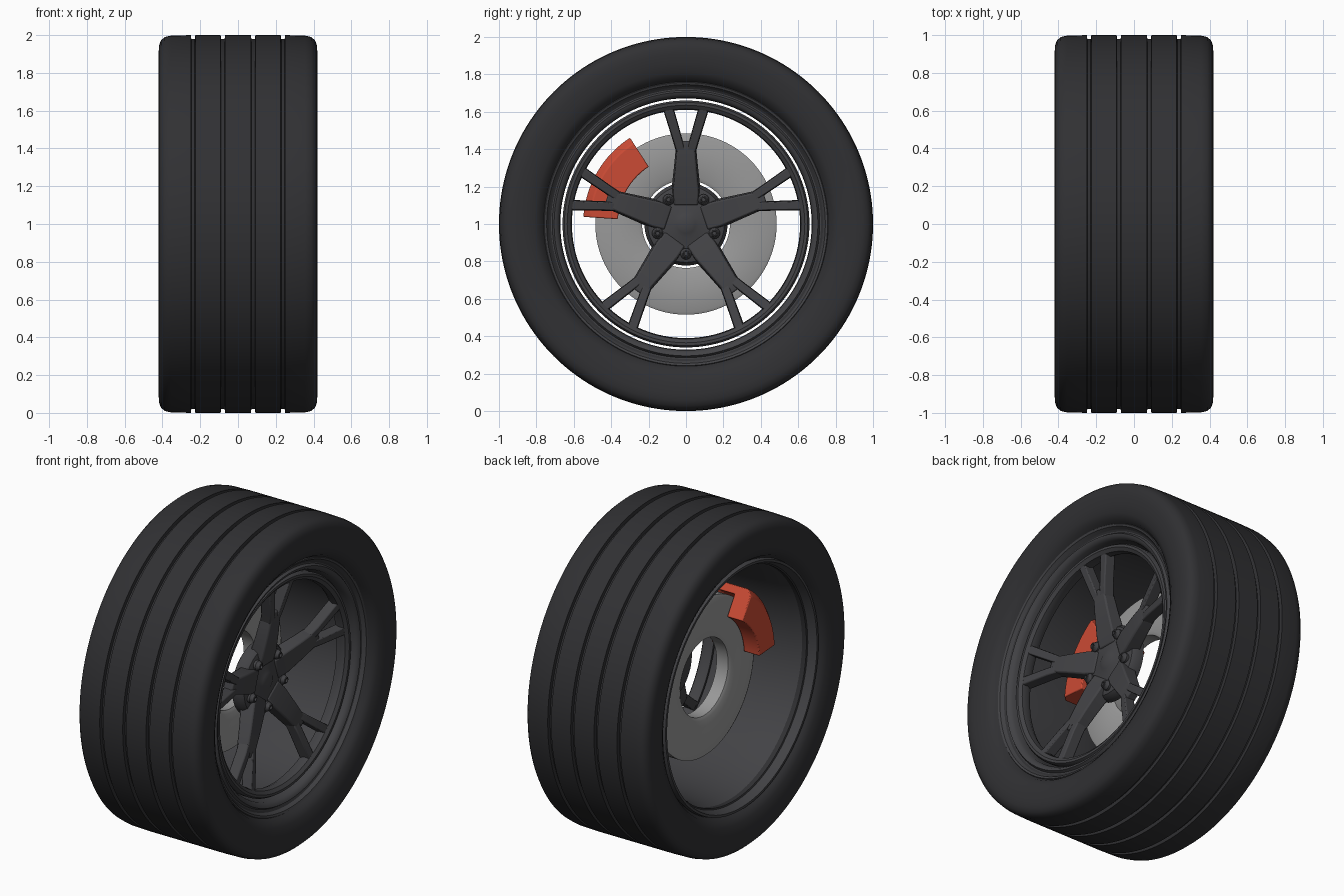
import bpy, bmesh
from math import sin, cos, radians, pi

if "Cube" in bpy.data.objects:
    bpy.data.objects.remove(bpy.data.objects["Cube"])


def material(name, rgb):
    m = bpy.data.materials.new(name)
    m.diffuse_color = (*rgb, 1)
    m.use_nodes = True
    m.node_tree.nodes["Principled BSDF"].inputs["Base Color"].default_value = m.diffuse_color
    return m


RUBBER = material("rubber", (0.03, 0.03, 0.033))
ALLOY = material("dark_alloy", (0.055, 0.055, 0.06))
STEEL = material("steel", (0.32, 0.32, 0.32))
RED = material("red_paint", (0.6, 0.07, 0.035))


def finish(name, bm, mat, bevel=0, angle=35):
    bmesh.ops.remove_doubles(bm, verts=bm.verts, dist=1e-5)
    bmesh.ops.recalc_face_normals(bm, faces=bm.faces)
    me = bpy.data.meshes.new(name)
    bm.to_mesh(me)
    bm.free()
    me.materials.append(mat)
    ob = bpy.data.objects.new(name, me)
    bpy.context.collection.objects.link(ob)
    if bevel:
        b = ob.modifiers.new("bevel", 'BEVEL')
        b.width, b.segments, b.limit_method = bevel, 2, 'ANGLE'
    bpy.ops.object.select_all(action='DESELECT')
    ob.select_set(True)
    bpy.context.view_layer.objects.active = ob
    bpy.ops.object.shade_smooth_by_angle(angle=radians(angle))
    return ob


def lathe(name, profile, mat, steps=128, arc=(0, 360), centre=(0, 1), closed=True, bevel=0, angle=35):
    """Sweep an (x, r) profile around an axis parallel to x."""
    bm = bmesh.new()
    full = arc[1] - arc[0] == 360
    rings = []
    for i in range(steps if full else steps + 1):
        t = radians(arc[0] + (arc[1] - arc[0]) * i / steps)
        rings.append([bm.verts.new((x, centre[0] + r * cos(t), centre[1] + r * sin(t))) for x, r in profile])
    n = len(profile)
    for i in range(steps):
        a, b = rings[i], rings[(i + 1) % len(rings)]
        for j in range(n if closed else n - 1):
            k = (j + 1) % n
            bm.faces.new((a[j], a[k], b[k], b[j]))
    if not full:
        bm.faces.new(rings[0])
        bm.faces.new(rings[-1])
    return finish(name, bm, mat, bevel, angle)


def loft(name, sections, turn, mat, bevel):
    """Bar through sections (radius, side offset, half width, x back, x front), turned about the axle."""
    bm = bmesh.new()
    loops = []
    for r, o, w, xb, xf in sections:
        loop = []
        for x, s in ((xb, o - w), (xb, o + w), (xf, o + w * 0.85), (xf, o - w * 0.85)):
            loop.append(bm.verts.new((x, r * cos(turn) - s * sin(turn), 1 + r * sin(turn) + s * cos(turn))))
        loops.append(loop)
    for a, b in zip(loops, loops[1:]):
        for j in range(4):
            k = (j + 1) % 4
            bm.faces.new((a[j], a[k], b[k], b[j]))
    bm.faces.new(loops[0])
    bm.faces.new(loops[-1])
    return finish(name, bm, mat, bevel)


# Tyre: sidewall, rounded shoulder and four tread grooves
side = [(0.33, 0.71), (0.345, 0.745), (0.365, 0.765), (0.385, 0.775), (0.405, 0.81), (0.416, 0.86),
        (0.42, 0.91), (0.418, 0.945), (0.408, 0.972), (0.388, 0.99), (0.355, 0.997)]
tread = []
for g in (0.238, 0.08, -0.08, -0.238):
    tread += [(g + 0.012, 1.0), (g + 0.009, 0.98), (g - 0.009, 0.98), (g - 0.012, 1.0)]
lathe("tyre", side + tread + [(-x, r) for x, r in reversed(side)], RUBBER, 160)

# Rim: outer lip, then the barrel widening to the rear
lathe("rim_barrel", [(0.27, 0.672), (0.325, 0.675), (0.345, 0.69), (0.35, 0.705), (0.335, 0.715), (0.335, 0.73),
                     (0.36, 0.745), (0.365, 0.757), (0.355, 0.765), (0.33, 0.76), (0.31, 0.72), (0.25, 0.70),
                     (0.0, 0.70), (-0.25, 0.72), (-0.36, 0.755), (-0.385, 0.75), (-0.385, 0.735),
                     (-0.34, 0.72), (-0.24, 0.695), (-0.1, 0.682), (0.1, 0.675)], ALLOY)
lathe("spoke_ring", [(0.24, 0.625), (0.25, 0.655), (0.27, 0.66), (0.305, 0.66), (0.32, 0.65),
                     (0.32, 0.635), (0.305, 0.615), (0.27, 0.61)], ALLOY)

# Hub with a low domed cap
lathe("hub", [(0.1, 0), (0.1, 0.2), (0.115, 0.222), (0.16, 0.222), (0.185, 0.205), (0.195, 0.17),
              (0.195, 0.07), (0.205, 0.05), (0.21, 0.025), (0.212, 0)], ALLOY, 64, closed=False)

# Five Y-shaped spokes with a wheel bolt between each pair
for i in range(5):
    t = pi / 2 + i * 2 * pi / 5
    loft(f"spoke_arm_{i + 1}", [(0.1, 0, 0.075, 0.12, 0.2), (0.17, 0, 0.08, 0.13, 0.22),
                                (0.3, 0, 0.066, 0.165, 0.245), (0.41, 0, 0.055, 0.19, 0.262),
                                (0.445, 0, 0.045, 0.2, 0.26)], t, ALLOY, 0.008)
    for s in (-1, 1):
        loft(f"spoke_fork_{i + 1}_{'left' if s > 0 else 'right'}",
             [(0.38, 0.026 * s, 0.026, 0.19, 0.255), (0.44, 0.042 * s, 0.027, 0.205, 0.272),
              (0.635, 0.1 * s, 0.03, 0.245, 0.31)], t, ALLOY, 0.006)
    b = t + pi / 5
    lathe(f"wheel_bolt_{i + 1}", [(0.18, 0.03), (0.205, 0.03), (0.212, 0.024), (0.225, 0.02),
                                  (0.228, 0.016), (0.228, 0.011), (0.216, 0.01), (0.216, 0)],
          ALLOY, 16, centre=(0.16 * cos(b), 1 + 0.16 * sin(b)), closed=False)

# Brake disc
lathe("brake_disc", [(-0.125, 0.235), (-0.135, 0.255), (-0.135, 0.47), (-0.128, 0.485), (-0.042, 0.485),
                     (-0.035, 0.47), (-0.035, 0.255), (-0.045, 0.235)], STEEL, 96, angle=60)

# Brake caliper straddling the disc
lathe("brake_caliper", [(-0.25, 0.365), (-0.25, 0.515), (-0.215, 0.55), (0.045, 0.55), (0.08, 0.515),
                        (0.08, 0.365), (-0.028, 0.365), (-0.028, 0.5), (-0.142, 0.5), (-0.142, 0.365)],
      RED, 16, arc=(123, 176), bevel=0.006)
